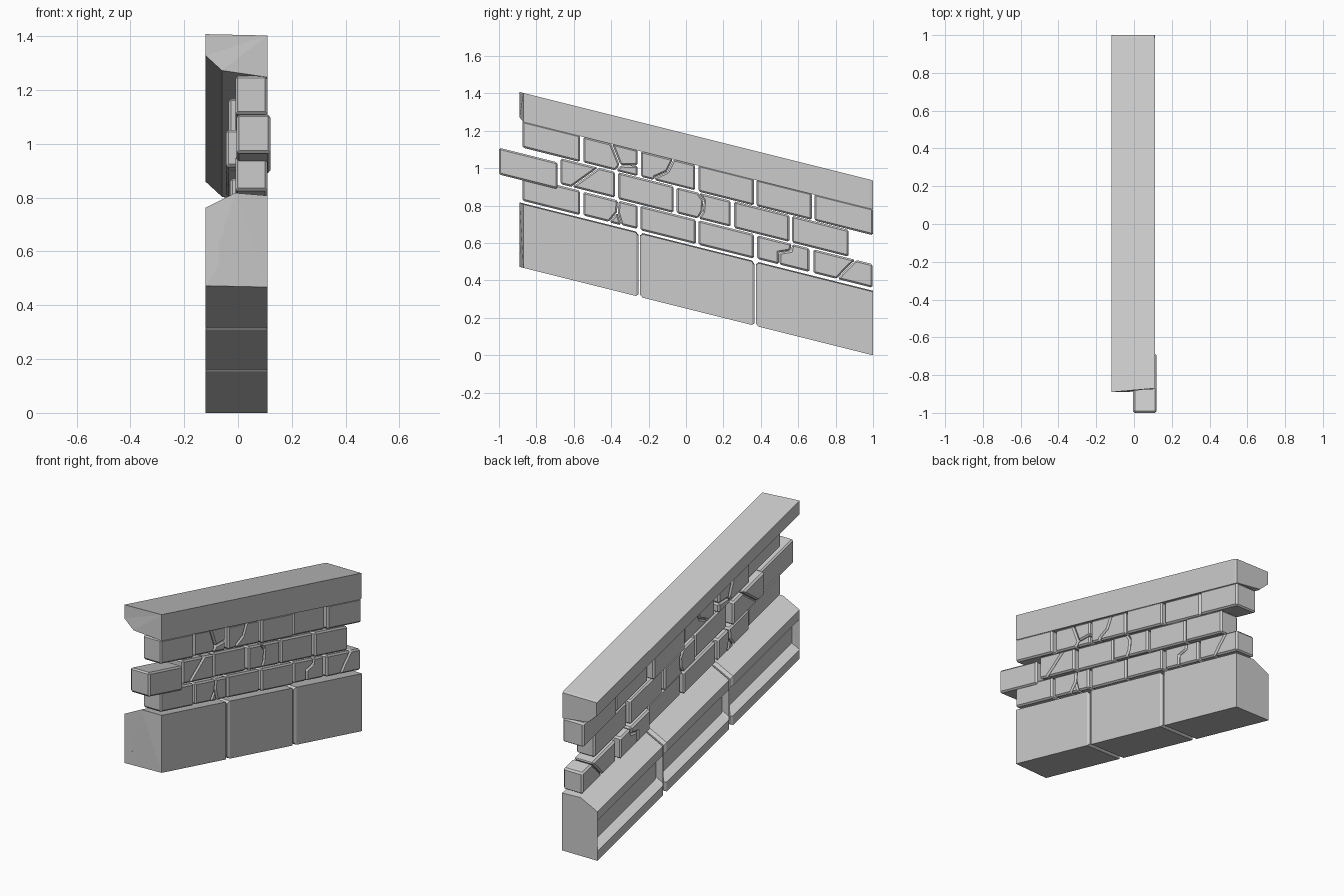
import bpy, bmesh

if "Cube" in bpy.data.objects:
    bpy.data.objects.remove(bpy.data.objects["Cube"])

SLOPE = 0.25


def add_object(name, bm):
    # Shear everything so the wall follows the stair pitch
    for v in bm.verts:
        v.co.z += SLOPE * (1 - v.co.y)
    bmesh.ops.recalc_face_normals(bm, faces=bm.faces)
    mesh = bpy.data.meshes.new(name)
    bm.to_mesh(mesh)
    bm.free()
    ob = bpy.data.objects.new(name, mesh)
    bpy.context.collection.objects.link(ob)
    return ob


def loft(name, profile, rings, centre):
    # Run an (x, h) profile along y; ring = (y, scale, pull-in at the +x edge)
    bm = bmesh.new()
    loops = []
    for y, s, pull in rings:
        loops.append([bm.verts.new((centre[0] + (x - centre[0]) * s,
                                    y + pull * max(0, x) / 0.11,
                                    centre[1] + (h - centre[1]) * s))
                      for x, h in profile])
    n = len(profile)
    for a, b in zip(loops, loops[1:]):
        for i in range(n):
            bm.faces.new((a[i], a[(i + 1) % n], b[(i + 1) % n], b[i]))
    # Triangulated ends, since the shear and pull can bend them
    caps = [bm.faces.new(loops[0]), bm.faces.new(loops[-1])]
    bmesh.ops.triangulate(bm, faces=caps)
    return add_object(name, bm)


def stone(name, poly, x0, x1, bevel):
    # Extrude a (y, h) outline through the wall and chamfer its edges
    bm = bmesh.new()
    face = bm.faces.new([bm.verts.new((x0, y, h)) for y, h in poly])
    ext = bmesh.ops.extrude_face_region(bm, geom=[face])
    for v in ext["geom"]:
        if isinstance(v, bmesh.types.BMVert):
            v.co.x = x1
    ob = add_object(name, bm)
    m = ob.modifiers.new("chamfer", "BEVEL")
    m.width, m.segments, m.limit_method = bevel, 1, "ANGLE"
    m.angle_limit = 0.9
    return ob


def split(crack):
    # Two outlines in unit brick space either side of a bottom-to-top crack
    return [[(0, 0)] + crack + [(0, 1)], crack + [(1, 1), (1, 0)]]


# Base course: three blocks with a grooved back
base = [(0.11, 0), (-0.12, 0), (-0.12, 0.055), (-0.07, 0.08), (-0.07, 0.2),
        (-0.12, 0.235), (-0.12, 0.29), (-0.01, 0.345), (0.11, 0.34)]
G, C = 0.004, 0.018
mid = (0, 0.15)
loft("base_block_1", base, [(-0.89, 1, 0.02), (-0.25 - C, 1, 0), (-0.25 - G, 0.92, 0)], mid)
loft("base_block_2", base, [(-0.25 + G, 0.92, 0), (-0.25 + C, 1, 0),
                            (0.37 - C, 1, 0), (0.37 - G, 0.92, 0)], mid)
loft("base_block_3", base, [(0.37 + G, 0.92, 0), (0.37 + C, 1, 0), (1, 1, 0)], mid)

# Coping along the top
coping = [(-0.12, 0.935), (0.11, 0.935), (0.11, 0.78), (-0.06, 0.80), (-0.12, 0.855)]
loft("coping", coping, [(-0.89, 1, 0.02), (0.985, 1, 0), (1, 0.97, 0)], (0, 0.87))

# Cracked bricks: (row, brick) -> outlines in unit brick space
cracks = {
    (0, 1): [[(0, 0), (.6, 0), (.68, .25), (.52, 1), (0, 1)],
             [(.68, .25), (1, .4), (1, 1), (.52, 1)],
             [(.6, 0), (1, 0), (1, .4), (.68, .25)]],
    (0, 2): split([(.24, 0), (.26, .13), (.48, .45), (.6, 1)]),
    (1, 1): split([(.2, 0), (.7, 1)]),
    (1, 3): split([(.4, 0), (.48, .3), (.5, .75), (.4, 1)]),
    (2, 1): [[(0, 0), (.48, 0), (.63, .5), (.65, 1), (0, 1)],
             [(.48, 0), (.7, 0), (.63, .5)],
             [(.7, 0), (1, 0), (1, 1), (.65, 1), (.63, .5)]],
    (2, 4): split([(.42, 0), (.42, .5), (.64, .7), (.67, 1)]),
    (2, 5): split([(.4, 0), (.55, .5), (.72, 1)]),
}
whole = [[(0, 0), (1, 0), (1, 1), (0, 1)]]

# Three brick courses: name, joints along y, bottom, top
courses = [
    ("upper", [-0.875, -0.56, -0.25, 0.06, 0.37, 0.68, 1.0], 0.642, 0.785),
    ("middle", [-1.0, -0.68, -0.37, -0.06, 0.25, 0.56, 0.87], 0.495, 0.638),
    ("lower", [-0.875, -0.56, -0.25, 0.06, 0.37, 0.67, 1.0], 0.358, 0.489),
]
backs = [-0.01, -0.035, -0.02, -0.045, -0.015, -0.03, -0.025]
fronts = [0.11, 0.1, 0.105, 0.11, 0.098, 0.108, 0.104]
for r, (label, joints, h0, h1) in enumerate(courses):
    for b, (ya, yb) in enumerate(zip(joints, joints[1:])):
        ya += 0.007 if b else 0
        yb -= 0.007 if b < 5 else 0
        k = (b + 2 * r) % 7 if b else 0
        x0, x1 = backs[k], fronts[k]
        low = 0.0
        if (r, b) == (1, 0):
            x0, x1, low = -0.005, 0.12, 0.028
        for p, outline in enumerate(cracks.get((r, b), whole)):
            cu = sum(u for u, v in outline) / len(outline)
            cv = sum(v for u, v in outline) / len(outline)
            s = 0.965 if (r, b) in cracks else 1
            poly = [(ya + (yb - ya) * (cu + (u - cu) * s),
                     h0 - low + (h1 - h0) * (cv + (v - cv) * s)) for u, v in outline]
            stone(f"{label}_brick_{b + 1}_{p + 1}", poly, x0, x1, 0.009)
